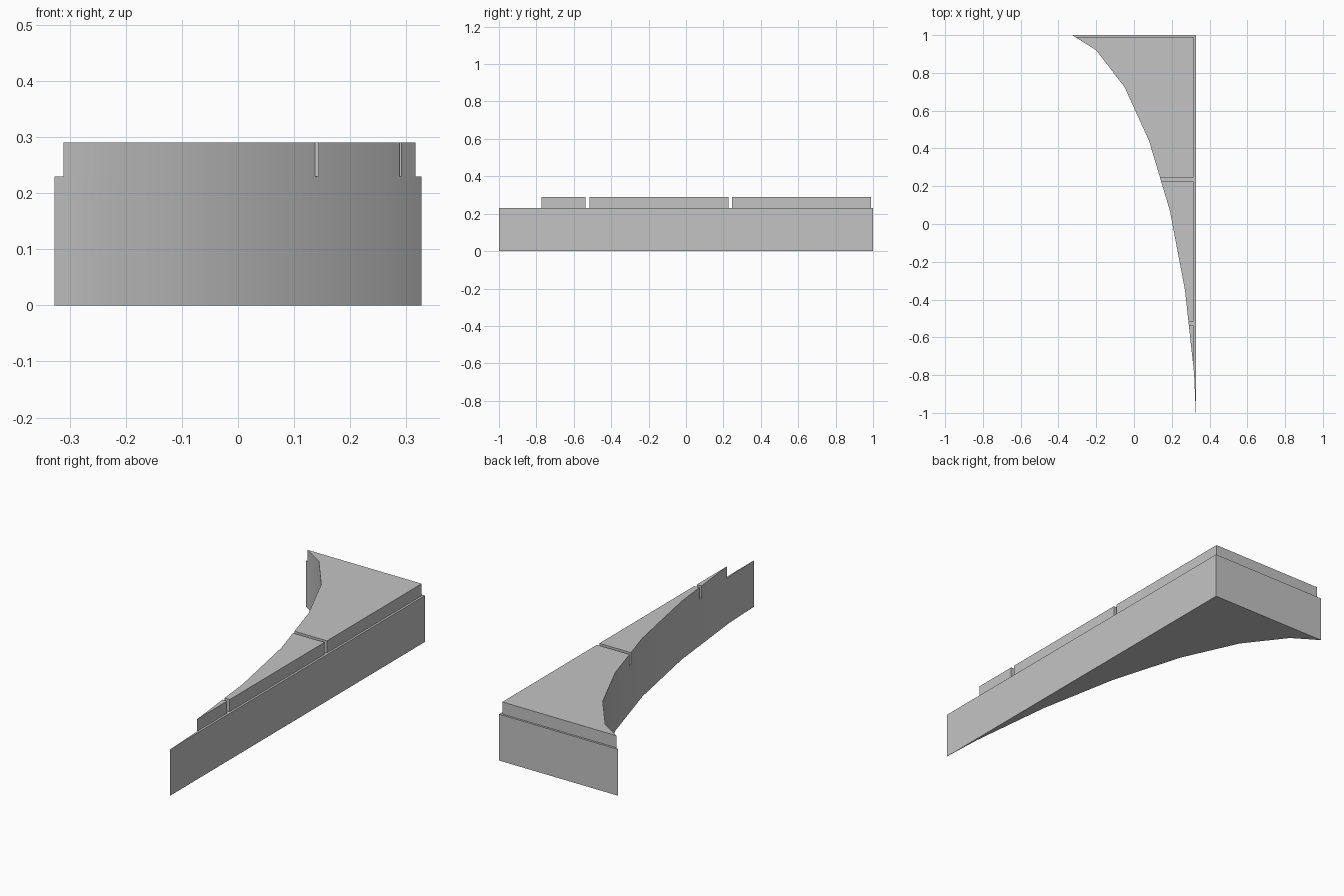
import bpy
import bmesh

cube = bpy.data.objects.get("Cube")
if cube:
    bpy.data.objects.remove(cube, do_unlink=True)

# Single plain grey
grey = bpy.data.materials.new("plain_grey")
grey.use_nodes = True
colour = (0.55, 0.55, 0.55, 1)
grey.diffuse_color = colour
grey.node_tree.nodes["Principled BSDF"].inputs["Base Color"].default_value = colour

# Concave curved edge, from the back corner to the front tip
CURVE = [(-0.327, 1), (-0.2, 0.92), (-0.05, 0.725), (0.08, 0.44),
         (0.19, 0.07), (0.27, -0.35), (0.318, -0.79), (0.327, -1)]
BACK_CORNER = (0.327, 1)


def prism(name, bottom, top, cuts=()):
    """Extrude the footprint upward after trimming it by (point, outward normal) planes."""
    bm = bmesh.new()
    bm.faces.new([bm.verts.new((x, y, bottom)) for x, y in CURVE + [BACK_CORNER]])
    for point, normal in cuts:
        bmesh.ops.bisect_plane(bm, geom=bm.verts[:] + bm.edges[:] + bm.faces[:],
                               plane_co=point, plane_no=normal, clear_outer=True)
    raised = bmesh.ops.extrude_face_region(bm, geom=bm.faces[:], use_keep_orig=True)
    bmesh.ops.translate(bm, vec=(0, 0, top - bottom),
                        verts=[v for v in raised["geom"] if isinstance(v, bmesh.types.BMVert)])
    bmesh.ops.recalc_face_normals(bm, faces=bm.faces[:])
    mesh = bpy.data.meshes.new(name)
    bm.to_mesh(mesh)
    bm.free()
    mesh.materials.append(grey)
    obj = bpy.data.objects.new(name, mesh)
    bpy.context.collection.objects.link(obj)
    bpy.ops.object.select_all(action="DESELECT")
    obj.select_set(True)
    bpy.context.view_layer.objects.active = obj
    bpy.ops.object.shade_smooth_by_angle()
    return obj


# Base slab
prism("base_slab", 0, 0.23)

# Raised top panels, set in from the straight sides and split by narrow gaps
for name, front, back in [("back_panel", 0.247, 0.99),
                          ("middle_panel", -0.517, 0.228),
                          ("front_panel", -1, -0.536)]:
    prism(name, 0.23, 0.29, [((0.316, 0, 0), (1, 0, 0)),
                             ((0, back, 0), (0, 1, 0)),
                             ((0, front, 0), (0, -1, 0))])
